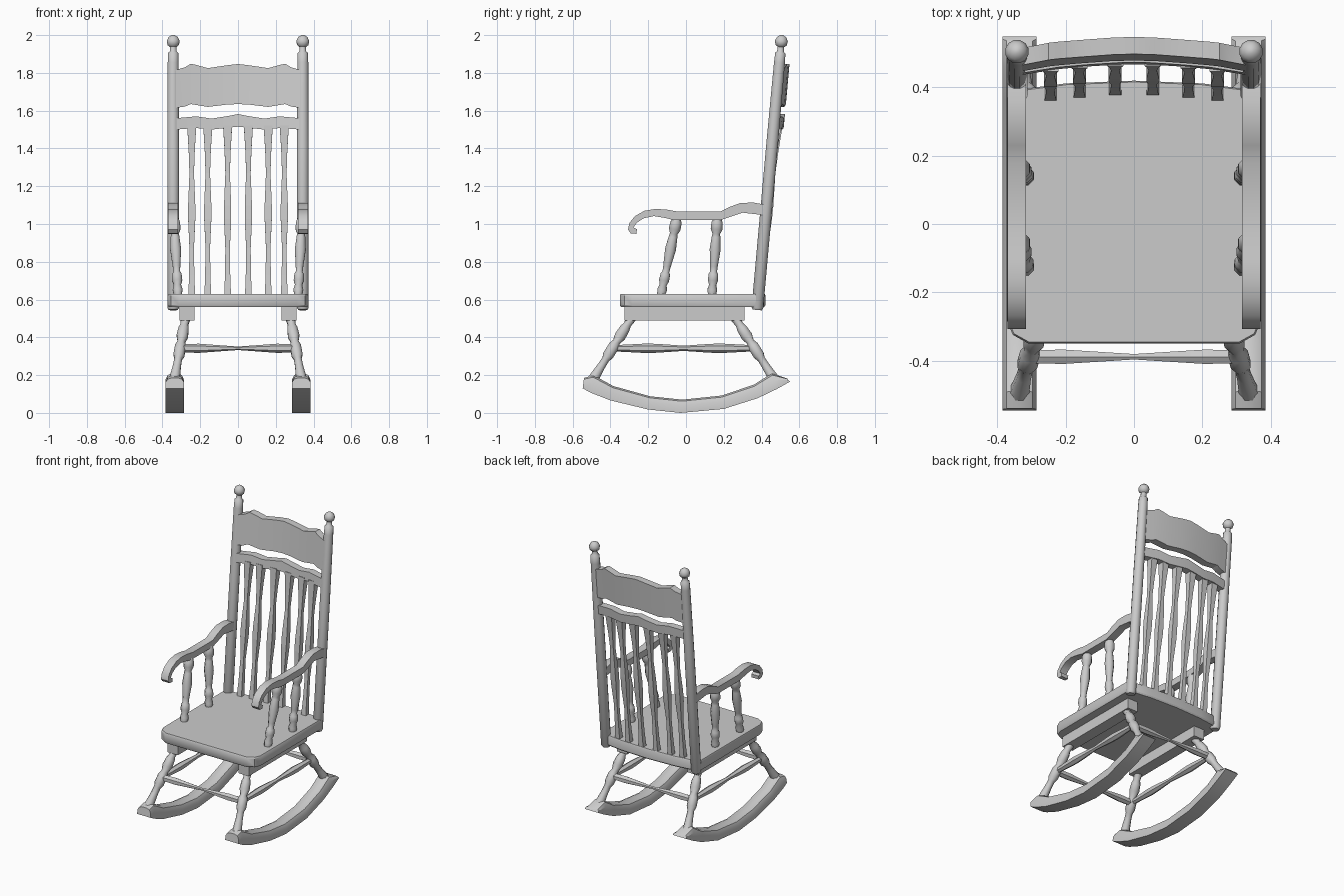
import bpy, bmesh, math
from mathutils import Vector


def loft(name, rings, smooth=35):
    """Skin equal-length rings of points and cap both ends."""
    bm = bmesh.new()
    vs = [[bm.verts.new(p) for p in r] for r in rings]
    n = len(vs[0])
    for a, b in zip(vs, vs[1:]):
        for i in range(n):
            bm.faces.new((a[i], a[(i + 1) % n], b[(i + 1) % n], b[i]))
    bm.faces.new(vs[0])
    bm.faces.new(vs[-1])
    bmesh.ops.recalc_face_normals(bm, faces=bm.faces)
    me = bpy.data.meshes.new(name)
    bm.to_mesh(me)
    bm.free()
    ob = bpy.data.objects.new(name, me)
    bpy.context.collection.objects.link(ob)
    if smooth:
        bpy.ops.object.select_all(action='DESELECT')
        bpy.context.view_layer.objects.active = ob
        ob.select_set(True)
        bpy.ops.object.shade_smooth_by_angle(angle=math.radians(smooth))
    return ob


def turned(name, p, q, profile, sides=8, smooth=50):
    """Turned rod from p to q; profile holds (fraction, radius)."""
    p, q = Vector(p), Vector(q)
    d = (q - p).normalized()
    u = Vector((1, 0, 0)) if abs(d.x) < 0.8 else Vector((0, 1, 0))
    u = (u - d * u.dot(d)).normalized()
    v = d.cross(u)
    k = 1 / math.cos(math.pi / sides)
    rings = []
    for t, r in profile:
        c = p.lerp(q, t)
        ang = [2 * math.pi * (i + 0.5) / sides for i in range(sides)]
        rings.append([c + (u * math.cos(a) + v * math.sin(a)) * r * k for a in ang])
    return loft(name, rings, smooth)


def both(half):
    """Mirror rows whose first value is x, running from -x to +x."""
    return [(-r[0], *r[1:]) for r in reversed(half) if r[0]] + half


def back_rail(name, half, y_mid, thick):
    """Curved leaning rail; rows are x, bottom z, top z."""
    rings = []
    for x, zb, zt in both(half):
        bow = -0.03 * (x / 0.33) ** 2
        yb, yt = (y_mid + bow + 0.09 * (z - half[0][1]) for z in (zb, zt))
        h = thick / 2
        rings.append([(x, yb - h, zb), (x, yb + h, zb), (x, yt + h, zt), (x, yt - h, zt)])
    loft(name, rings, 25)


# Seat with clipped front corners and bowed back edge
outline = both([(0, 0.42), (0.2, 0.412), (0.33, 0.395), (0.372, 0.37),
                (0.372, -0.285), (0.355, -0.325), (0.31, -0.35)])
# drop the doubled order: walk the right half, then the left half backwards
right = [p for p in outline if p[0] >= 0]
loop = right + [(-x, y) for x, y in reversed(right) if x > 0]
loft("seat", [[(x * k, 0.03 + (y - 0.03) * k, z) for x, y in loop]
              for z, k in ((0.56, 0.985), (0.57, 1), (0.622, 1), (0.63, 0.99))], 30)

# Crest rail and lower back rail
back_rail("crest_rail", [(0, 1.635, 1.847), (0.06, 1.632, 1.84), (0.16, 1.62, 1.825),
                         (0.22, 1.63, 1.842), (0.25, 1.635, 1.848), (0.28, 1.622, 1.83),
                         (0.33, 1.615, 1.815)], 0.504, 0.05)
back_rail("lower_back_rail", [(0, 1.515, 1.582), (0.05, 1.51, 1.572), (0.14, 1.50, 1.558),
                              (0.22, 1.508, 1.57), (0.33, 1.50, 1.56)], 0.493, 0.05)

# Back spindles
slat = [(0, 0.018), (0.12, 0.014), (0.28, 0.012), (0.45, 0.019), (0.53, 0.019),
        (0.72, 0.012), (0.85, 0.016), (1, 0.024)]
for x in (-0.245, -0.16, -0.055, 0.055, 0.16, 0.245):
    bow = -0.03 * (x / 0.33) ** 2
    turned("back_spindle", (x, 0.395 + bow, 0.62), (x, 0.488 + bow, 1.52), slat, 4, 0)

post = [(0, 0.024), (0.008, 0.031), (0.6, 0.031), (0.9, 0.029), (0.935, 0.027),
        (0.94, 0.018), (0.957, 0.017), (0.964, 0.03), (0.978, 0.034), (0.992, 0.025), (1, 0.008)]
arm_post = [(0, 0.02), (0.08, 0.026), (0.14, 0.019), (0.2, 0.027), (0.28, 0.025), (0.31, 0.018),
            (0.38, 0.02), (0.6, 0.029), (0.76, 0.023), (0.8, 0.02), (0.86, 0.031), (0.94, 0.03), (1, 0.022)]
leg = [(0, 0.03), (0.1, 0.026), (0.25, 0.021), (0.36, 0.02), (0.42, 0.029), (0.56, 0.029),
       (0.63, 0.02), (0.72, 0.03), (0.84, 0.027), (0.9, 0.02), (1, 0.025)]
side_bar = [(0, 0.014), (0.24, 0.022), (0.32, 0.02), (0.5, 0.012), (0.68, 0.02), (0.76, 0.022), (1, 0.014)]
cross_bar = [(0, 0.019), (0.16, 0.021), (0.5, 0.008), (0.84, 0.021), (1, 0.019)]

# Arm outline in y, z
arm = [(0.43, 1.10), (0.36, 1.113), (0.29, 1.112), (0.23, 1.09), (0.18, 1.065), (-0.04, 1.065),
       (-0.1, 1.076), (-0.16, 1.08), (-0.22, 1.07), (-0.27, 1.042), (-0.3, 1.005), (-0.307, 0.97),
       (-0.292, 0.95), (-0.262, 0.948), (-0.26, 0.972), (-0.278, 0.982), (-0.262, 1.005),
       (-0.225, 1.03), (-0.17, 1.042), (-0.11, 1.032), (-0.06, 1.02), (0.18, 1.02),
       (0.24, 1.04), (0.3, 1.06), (0.43, 1.045)]
# Rocker stations: bottom y, bottom z, top y, top z
rocker = [(-0.547, 0.13, -0.54, 0.185), (-0.505, 0.107, -0.49, 0.2), (-0.4, 0.066, -0.385, 0.142),
          (-0.2, 0.018, -0.19, 0.088), (-0.03, 0, -0.02, 0.07), (0.2, 0.021, 0.19, 0.092),
          (0.38, 0.078, 0.36, 0.15), (0.48, 0.126, 0.455, 0.21), (0.55, 0.165, 0.535, 0.182)]
section = [(-0.05, 0), (0.05, 0), (0.05, 0.55), (0.038, 0.88), (0.018, 1),
           (-0.018, 1), (-0.038, 0.88), (-0.05, 0.55)]

for s, side in ((-1, "left"), (1, "right")):
    # Back post with finial
    turned(side + "_back_post", (s * 0.343, 0.377, 0.545), (s * 0.343, 0.508, 2.0), post, 12)
    # Arm and its supports
    loft(side + "_arm", [[(s * x, y, z) for y, z in arm] for x in (0.317, 0.371)], 40)
    turned(side + "_front_arm_support", (s * 0.318, -0.133, 0.62), (s * 0.338, -0.048, 1.03), arm_post)
    turned(side + "_rear_arm_support", (s * 0.318, 0.137, 0.62), (s * 0.338, 0.166, 1.03), arm_post)
    # Under-seat rail
    loft(side + "_seat_rail", [[(s * x, y, z) for x, z in
         ((0.23, 0.49), (0.31, 0.49), (0.31, 0.565), (0.23, 0.565))] for y in (-0.325, 0.31)], 0)
    # Legs
    turned(side + "_front_leg", (s * 0.338, -0.5, 0.165), (s * 0.278, -0.29, 0.5), leg)
    turned(side + "_rear_leg", (s * 0.338, 0.475, 0.165), (s * 0.278, 0.262, 0.5), leg)
    # Rocker
    loft(side + "_rocker", [[(s * 0.335 + x, yb + (yt - yb) * t, zb + (zt - zb) * t)
                             for x, t in section] for yb, zb, yt, zt in rocker], 35)
    # Side stretcher
    turned(side + "_stretcher", (s * 0.306, -0.385, 0.342), (s * 0.306, 0.36, 0.342), side_bar, 6, 30)

# Front and rear stretchers
for y, name in ((-0.389, "front_stretcher"), (0.362, "rear_stretcher")):
    turned(name, (-0.305, y, 0.342), (0.305, y, 0.342), cross_bar, 6, 30)
